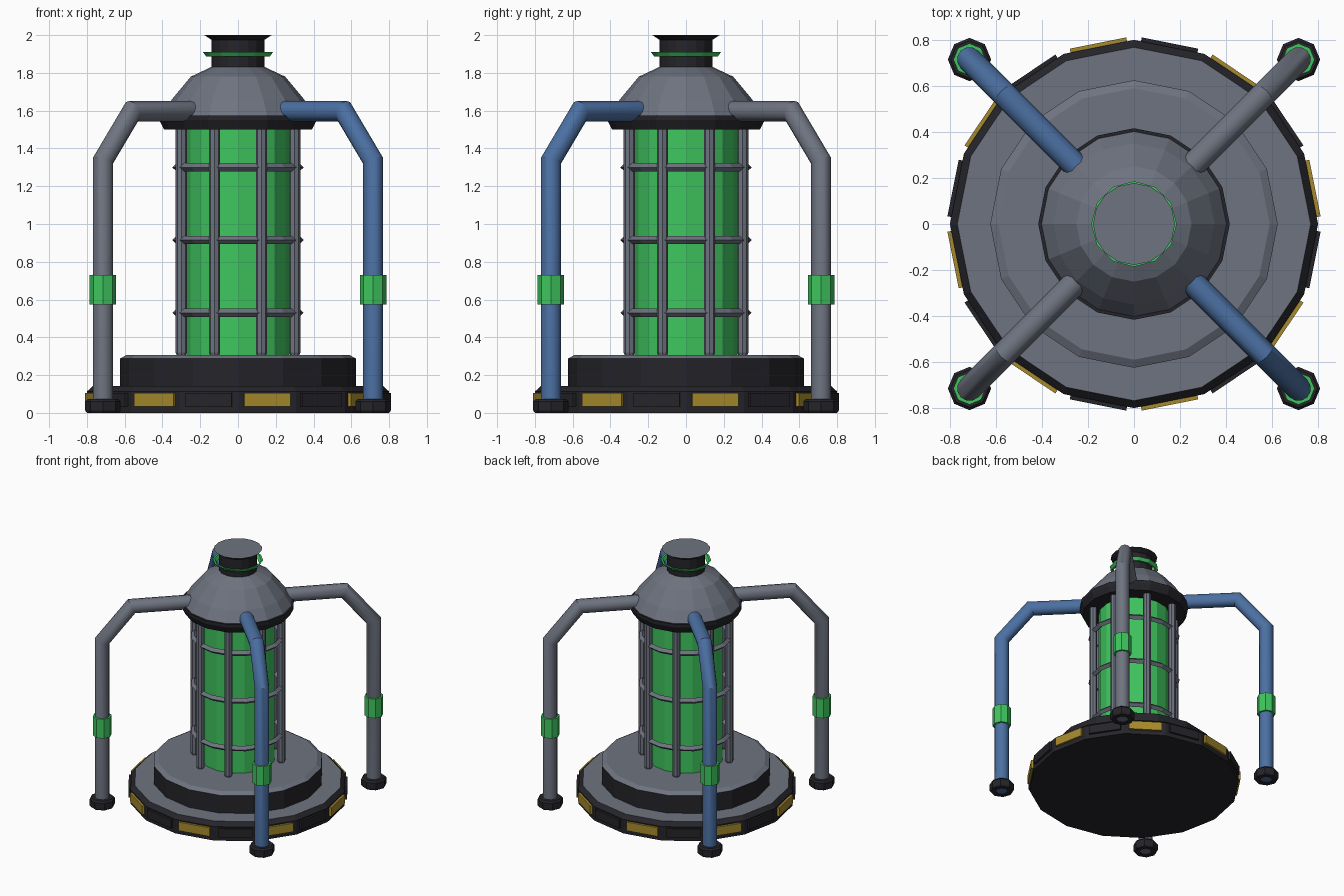
import bpy, bmesh, math
from mathutils import Vector, Matrix

if "Cube" in bpy.data.objects:
    bpy.data.objects.remove(bpy.data.objects["Cube"])


def material(name, rgb):
    m = bpy.data.materials.new(name)
    m.diffuse_color = (*rgb, 1)
    m.use_nodes = True
    m.node_tree.nodes["Principled BSDF"].inputs["Base Color"].default_value = m.diffuse_color
    return m


GREY = material("steel_grey", (0.155, 0.172, 0.215))
DARK = material("dark_metal", (0.018, 0.018, 0.023))
GREEN = material("glow_green", (0.05, 0.56, 0.112))
BLUE = material("pipe_blue", (0.07, 0.16, 0.36))
YELLOW = material("hazard_yellow", (0.38, 0.255, 0.025))


def finish(name, bm, mats, top_limit=None, smooth=None):
    """Store the mesh; faces pointing up past top_limit take the second material."""
    bmesh.ops.recalc_face_normals(bm, faces=bm.faces)
    bm.normal_update()
    if top_limit is not None:
        for f in bm.faces:
            f.material_index = int(f.normal.z > top_limit)
    me = bpy.data.meshes.new(name)
    bm.to_mesh(me)
    bm.free()
    for m in mats:
        me.materials.append(m)
    ob = bpy.data.objects.new(name, me)
    bpy.context.collection.objects.link(ob)
    if smooth:
        bpy.ops.object.select_all(action='DESELECT')
        ob.select_set(True)
        bpy.context.view_layer.objects.active = ob
        bpy.ops.object.shade_smooth_by_angle(angle=math.radians(smooth))
    return ob


def skin(bm, rings, closed=False):
    """Bridge rings of vertices, capping the ends or joining them."""
    n = len(rings[0])
    pairs = list(zip(rings, rings[1:]))
    if closed:
        pairs.append((rings[-1], rings[0]))
    else:
        bm.faces.new(rings[0])
        bm.faces.new(rings[-1])
    for a, b in pairs:
        for i in range(n):
            j = (i + 1) % n
            bm.faces.new((a[i], a[j], b[j], b[i]))


def lathe(name, profile, sides, mats, closed=False, at=(0, 0), top_limit=None):
    """Turn a (radius, height) profile about a vertical axis."""
    bm = bmesh.new()
    rings = []
    for r, z in profile:
        rings.append([bm.verts.new((at[0] + r * math.cos(i * math.tau / sides),
                                    at[1] + r * math.sin(i * math.tau / sides), z))
                      for i in range(sides)])
    skin(bm, rings, closed)
    return finish(name, bm, mats, top_limit)


def pipe(name, path, radius, angle, sides, mat):
    """Sweep a mitred round pipe along a (distance, height) path at a compass angle."""
    bm = bmesh.new()
    out = Vector((math.cos(angle), math.sin(angle), 0))
    up = Vector((0, 0, 1))
    side = out.cross(up)
    pts = [out * d + up * z for d, z in path]
    rings = []
    for k, p in enumerate(pts):
        a = (p - pts[k - 1]).normalized() if k else (pts[1] - p).normalized()
        b = (pts[k + 1] - p).normalized() if k < len(pts) - 1 else a
        t = (a + b).normalized()
        n = side.cross(t) / t.dot(a)
        rings.append([bm.verts.new(p + radius * (side * math.cos(i * math.tau / sides)
                                                 + n * math.sin(i * math.tau / sides)))
                      for i in range(sides)])
    skin(bm, rings)
    return finish(name, bm, [mat], smooth=31)


# Stepped base
lathe("base_disc", [(0.8, 0), (0.8, 0.113), (0.768, 0.143)], 16, [DARK, GREY], top_limit=0.8)
lathe("base_step", [(0.625, 0.13), (0.625, 0.287), (0.59, 0.307)], 16, [DARK, GREY], top_limit=0.8)

# Alternating plates around the base rim
for i in range(16):
    bm = bmesh.new()
    turn = Matrix.Rotation((i + 0.5) * math.tau / 16, 4, 'Z')
    bmesh.ops.create_cube(bm, size=1, matrix=turn @ Matrix.Translation((0.793, 0, 0.07))
                          @ Matrix.Diagonal((0.018, 0.25, 0.07, 1)))
    finish(f"rim_plate_{i}", bm, [DARK if i % 2 else YELLOW])

# Glowing core with its cage
lathe("core_tube", [(0.272, 0.3), (0.272, 1.52)], 16, [GREEN])
for i in range(8):
    a = (i + 0.5) * math.tau / 8
    lathe(f"cage_bar_{i}", [(0.022, 0.3), (0.03, 0.32), (0.03, 1.51)], 8, [GREY],
          at=(0.325 * math.cos(a), 0.325 * math.sin(a)))
for i, z in enumerate((0.53, 0.915, 1.3)):
    lathe(f"cage_ring_{i}", [(0.348, z), (0.325, z + 0.022), (0.302, z), (0.325, z - 0.022)],
          16, [GREY], closed=True)

# Collar, dome and neck
lathe("collar", [(0.392, 1.5), (0.416, 1.55), (0.416, 1.575)], 16, [DARK])
lathe("dome", [(0.405, 1.57), (0.35, 1.66), (0.25, 1.78), (0.14, 1.832)], 16, [GREY])
lathe("neck", [(0.14, 1.81), (0.14, 1.975), (0.178, 2.0)], 16, [DARK, GREY], top_limit=0.8)
lathe("neck_ring", [(0.168, 1.887), (0.186, 1.911), (0.172, 1.911), (0.156, 1.887)],
      12, [GREEN], closed=True)

# Four corner pipes with sleeves and feet
LEG = 0.715
R2 = math.sqrt(2)
for label, sx, sy, mat in (("back_right", 1, 1, GREY), ("back_left", -1, 1, BLUE),
                           ("front_left", -1, -1, GREY), ("front_right", 1, -1, BLUE)):
    at = (sx * LEG, sy * LEG)
    pipe(f"pipe_{label}", [(LEG * R2, 0.004), (LEG * R2, 1.335), (0.56 * R2, 1.597), (0.31, 1.597)],
         0.054, math.atan2(sy, sx), 12, mat)
    lathe(f"sleeve_{label}", [(0.07, 0.575), (0.07, 0.73)], 8, [GREEN], at=at)
    lathe(f"foot_{label}", [(0.045, 0), (0.085, 0), (0.094, 0.012), (0.094, 0.06),
                            (0.082, 0.073), (0.045, 0.073)], 8, [DARK], closed=True, at=at)
